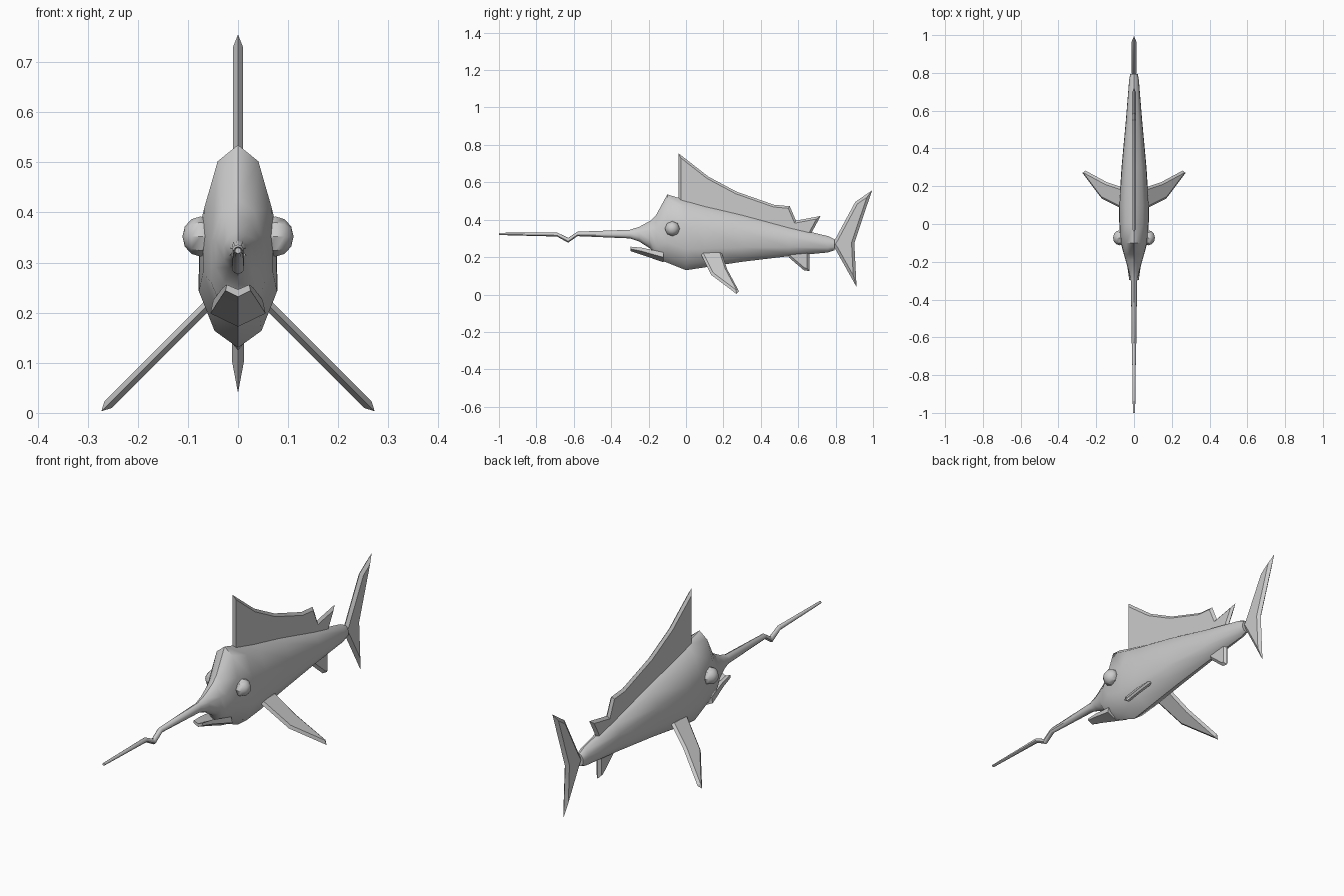
import bpy, bmesh
from mathutils import Vector, Matrix

if "Cube" in bpy.data.objects:
    bpy.data.objects.remove(bpy.data.objects["Cube"])


def finish(bm, name, angle=0.7):
    bmesh.ops.recalc_face_normals(bm, faces=bm.faces)
    me = bpy.data.meshes.new(name)
    bm.to_mesh(me)
    bm.free()
    ob = bpy.data.objects.new(name, me)
    bpy.context.collection.objects.link(ob)
    bpy.ops.object.select_all(action='DESELECT')
    ob.select_set(True)
    bpy.context.view_layer.objects.active = ob
    bpy.ops.object.shade_smooth_by_angle(angle=angle)
    return ob


def loft(name, shape, sections):
    """Loft a unit half-section (x, height) through (y, bottom, top, half width)."""
    full = shape + [(-x, t) for x, t in reversed(shape) if x > 0]
    bm = bmesh.new()
    rings = [[bm.verts.new((x * w, y, lo + t * (hi - lo))) for x, t in full]
             for y, lo, hi, w in sections]
    n = len(full)
    for a, b in zip(rings, rings[1:]):
        for i in range(n):
            j = (i + 1) % n
            bm.faces.new((a[i], a[j], b[j], b[i]))
    bm.faces.new(rings[0])
    bm.faces.new(rings[-1])
    return finish(bm, name)


def fin(name, outline, place=lambda y, z: (0, y, z), thick=0.01, edge=0.012):
    """Fin with a sharp rim: the outline is inset and raised on both sides."""
    bm = bmesh.new()
    for pts in (outline, outline[::-1]):
        f = bm.faces.new([bm.verts.new(place(y, z)) for y, z in pts])
        f.normal_update()
        bmesh.ops.inset_region(bm, faces=[f], thickness=edge, depth=thick,
                               use_boundary=True, use_even_offset=True)
    bmesh.ops.remove_doubles(bm, verts=bm.verts, dist=0.0005)
    return finish(bm, name, 0.4)


# Body with the bent bill
loft("body", [(0, 1), (.58, .91), (.97, .65), (1, .3), (.6, .09), (0, 0)], [
    (-1, .318, .330, .006), (-.69, .310, .332, .010), (-.63, .277, .303, .012),
    (-.58, .312, .336, .012), (-.30, .300, .346, .017), (-.25, .283, .362, .028),
    (-.19, .245, .395, .045), (-.16, .190, .425, .054), (-.10, .170, .535, .070),
    (0, .130, .505, .078), (.10, .145, .477, .079), (.30, .175, .430, .066),
    (.55, .205, .362, .043), (.76, .225, .312, .026), (.795, .237, .295, .020)])

# Lower jaw, with a grooved top
loft("lower_jaw", [(0, .6), (.9, 1), (1, .5), (0, 0)], [
    (-.297, .232, .256, .025), (-.235, .212, .250, .034), (-.12, .172, .225, .055)])

# Dorsal sail, tail and lower fin
fin("dorsal_sail", [(-.04, .47), (-.04, .755), (.12, .63), (.27, .55), (.47, .48),
                    (.555, .472), (.588, .395), (.72, .42), (.655, .30)])
fin("tail_fin", [(.78, .27), (.80, .30), (.905, .495), (.995, .557),
                 (.90, .275), (.912, .04), (.80, .24)], thick=.012, edge=.015)
fin("lower_fin", [(.53, .24), (.55, .198), (.63, .13), (.66, .125), (.66, .25)],
    thick=.012)

# Side fins and eyes, one per side
for s, side in ((1, "right"), (-1, "left")):
    fin(side + "_side_fin",
        [(.075, .225), (.135, .105), (.27, .003), (.283, .018), (.22, .135), (.19, .225)],
        place=lambda y, z: (s * (.276 - z), y, z))
    bm = bmesh.new()
    bmesh.ops.create_uvsphere(bm, u_segments=8, v_segments=6, radius=.04)
    bmesh.ops.rotate(bm, verts=bm.verts, matrix=Matrix.Rotation(1.5708, 3, 'Y'))
    bmesh.ops.scale(bm, verts=bm.verts, vec=Vector((.9, 1, 1)))
    bmesh.ops.translate(bm, verts=bm.verts, vec=Vector((s * .075, -.073, .352)))
    finish(bm, side + "_eye")
